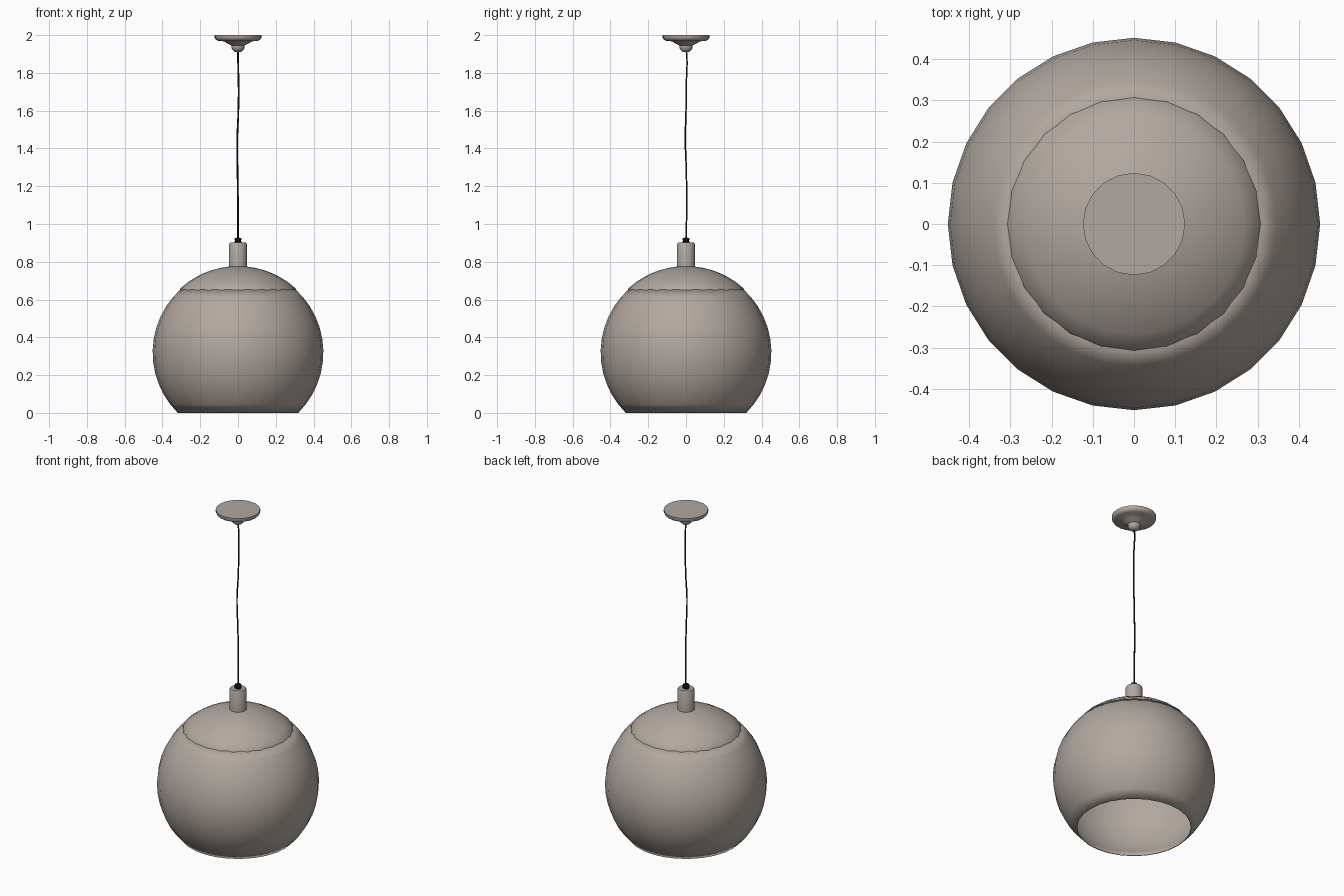
import bpy
import bmesh
from math import sin, cos, pi, radians

cube = bpy.data.objects.get("Cube")
if cube:
    bpy.data.objects.remove(cube, do_unlink=True)


def material(name, colour, roughness=0.6):
    m = bpy.data.materials.new(name)
    m.use_nodes = True
    m.diffuse_color = colour
    shader = m.node_tree.nodes["Principled BSDF"]
    shader.inputs["Base Color"].default_value = colour
    shader.inputs["Roughness"].default_value = roughness
    return m


warm_grey = material("warm_grey", (0.44, 0.39, 0.35, 1))
black = material("black", (0.01, 0.01, 0.01, 1))


def smooth(obj, angle=40):
    bpy.ops.object.select_all(action="DESELECT")
    obj.select_set(True)
    bpy.context.view_layer.objects.active = obj
    bpy.ops.object.shade_smooth_by_angle(angle=radians(angle))


def lathe(name, profile, mat, segments):
    """Spin a bottom-to-top (radius, height) profile around the z axis."""
    bm = bmesh.new()
    rings = []
    for r, z in profile:
        if r == 0:
            rings.append([bm.verts.new((0, 0, z))] * segments)
        else:
            rings.append([bm.verts.new((r * cos(2 * pi * i / segments),
                                        r * sin(2 * pi * i / segments), z))
                          for i in range(segments)])
    for low, high in zip(rings, rings[1:]):
        for i in range(segments):
            j = (i + 1) % segments
            corners = dict.fromkeys((low[i], low[j], high[j], high[i]))
            bm.faces.new(list(corners))
    mesh = bpy.data.meshes.new(name)
    bm.to_mesh(mesh)
    bm.free()
    obj = bpy.data.objects.new(name, mesh)
    bpy.context.collection.objects.link(obj)
    mesh.materials.append(mat)
    smooth(obj)
    return obj


def arc(radius, centre, start, end, steps):
    """Points on a circle, angles in degrees above the horizontal."""
    angles = [radians(start + (end - start) * i / steps) for i in range(steps + 1)]
    return [(radius * cos(a), centre + radius * sin(a)) for a in angles]


# Globe shade, open underneath
shade = lathe("globe_shade", arc(0.452, 0.32, -45.07, 48, 12), warm_grey, 28)
wall = shade.modifiers.new("wall", "SOLIDIFY")
wall.thickness = 0.004
wall.offset = -1

# Domed cap that overhangs the shade, with a small lip
dome = arc(0.455, 0.322, 48, 84, 6)
lathe("dome_cap", [(0.285, 0.648), (0.308, 0.648)] + dome + [(0, 0.776)],
      warm_grey, 24)

# Socket housing above the dome
lathe("socket_housing",
      [(0.048, 0.765), (0.048, 0.892), (0.043, 0.902), (0, 0.902)], warm_grey, 20)

# Cord grip with a stepped collar
lathe("cord_grip",
      [(0.019, 0.9), (0.019, 0.91), (0.013, 0.912), (0.02, 0.916),
       (0.018, 0.924), (0.006, 0.928), (0, 0.928)], black, 12)

# Slightly wavy hanging cord
curve = bpy.data.curves.new("hanging_cord", "CURVE")
curve.dimensions = "3D"
curve.bevel_depth = 0.0045
curve.bevel_resolution = 1
curve.resolution_u = 6
path = [(0, 0, 0.92), (0, 0.004, 1.1), (-0.003, 0.001, 1.3), (-0.004, -0.004, 1.45),
        (0.002, 0, 1.6), (0.003, 0.002, 1.75), (0, 0.005, 1.88), (0, 0, 1.93)]
spline = curve.splines.new("BEZIER")
spline.bezier_points.add(len(path) - 1)
for point, position in zip(spline.bezier_points, path):
    point.co = position
    point.handle_left_type = point.handle_right_type = "AUTO"
curve.materials.append(black)
cord = bpy.data.objects.new("hanging_cord", curve)
bpy.context.collection.objects.link(cord)

# Ceiling canopy: shallow dish flaring out from a small neck
lathe("ceiling_canopy",
      [(0.034, 1.945), (0.06, 1.958), (0.075, 1.967), (0.105, 1.97), (0.118, 1.976),
       (0.124, 1.986), (0.124, 2.0), (0, 2.0)], warm_grey, 20)

# Cord outlet cup beneath the canopy
lathe("canopy_cup",
      [(0, 1.91), (0.018, 1.912), (0.03, 1.922), (0.035, 1.935), (0.035, 1.95)],
      warm_grey, 16)
